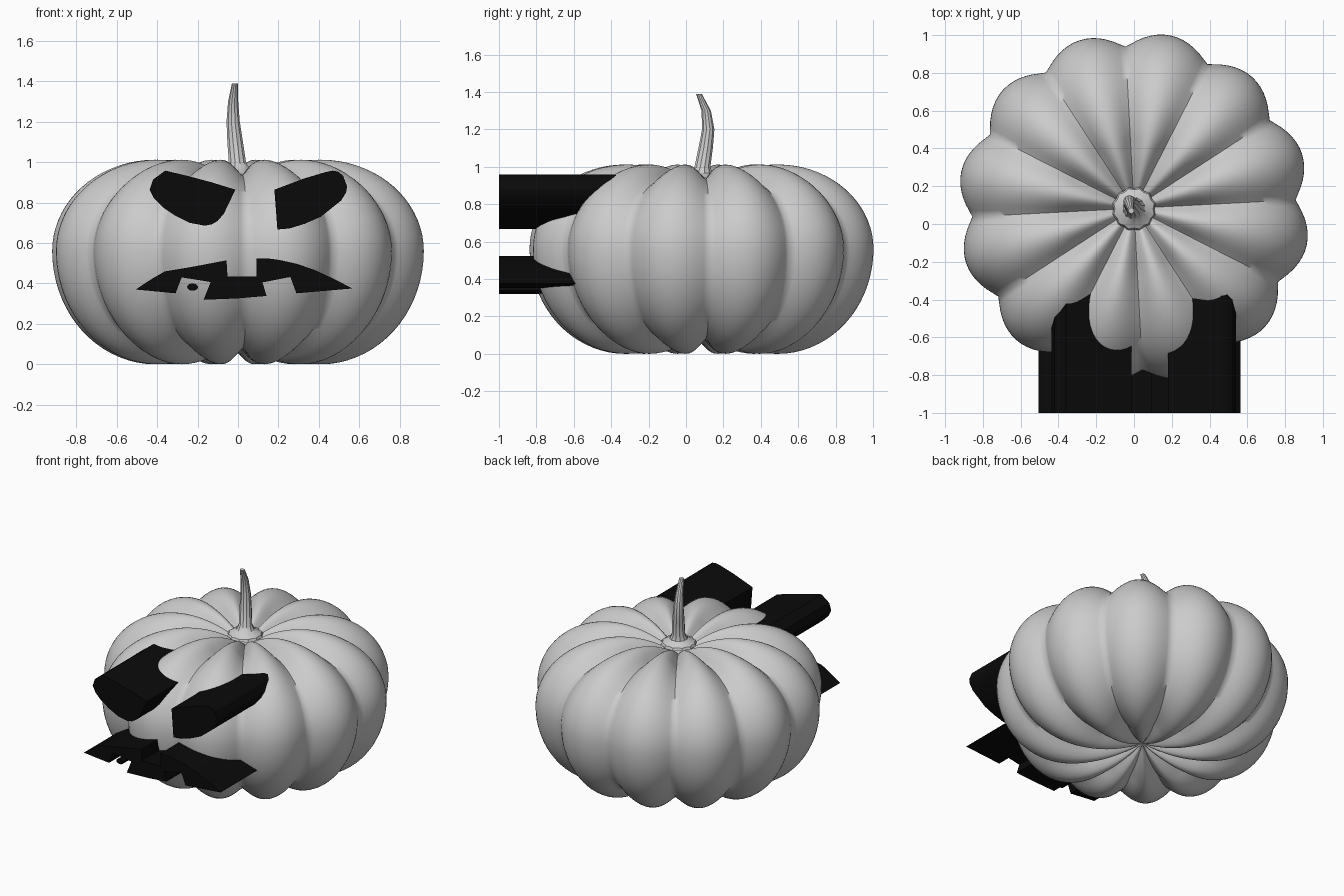
import bpy, bmesh
from math import sin, cos, pi, radians, hypot

if "Cube" in bpy.data.objects:
    bpy.data.objects.remove(bpy.data.objects["Cube"])

CX, CY = 0.0, 0.083          # pumpkin axis
LOBES = 12


def finish(name, bm, angle=40, mat=None):
    bmesh.ops.recalc_face_normals(bm, faces=bm.faces)
    me = bpy.data.meshes.new(name)
    bm.to_mesh(me)
    bm.free()
    ob = bpy.data.objects.new(name, me)
    bpy.context.collection.objects.link(ob)
    bpy.ops.object.select_all(action='DESELECT')
    ob.select_set(True)
    bpy.context.view_layer.objects.active = ob
    bpy.ops.object.shade_smooth_by_angle(angle=radians(angle))
    if mat:
        me.materials.append(mat)
    return ob


def loft(name, rings, angle=40):
    """Skin closed rings of equal length and cap both ends."""
    bm = bmesh.new()
    vs = [[bm.verts.new(p) for p in ring] for ring in rings]
    n = len(vs[0])
    for a, b in zip(vs, vs[1:]):
        for i in range(n):
            j = (i + 1) % n
            bm.faces.new((a[i], a[j], b[j], b[i]))
    bm.faces.new(vs[0][::-1])
    bm.faces.new(vs[-1])
    return finish(name, bm, angle)


# Pumpkin body: lobed lathe with dimples at top and bottom
R0, A, ZC, UP, LOW = 0.42, 0.515, 0.56, 0.452, 0.56
profile = []
for i in range(12):
    r = 0.02 + (R0 - 0.02) * i / 12
    profile.append((r, 0.13 * (1 - r / R0) ** 2))
for i in range(37):
    t = -pi / 2 + pi * i / 36
    profile.append((R0 + A * cos(t), ZC + (UP if t > 0 else LOW) * sin(t)))
for i in range(11, -1, -1):
    r = 0.02 + (R0 - 0.02) * i / 12
    profile.append((r, ZC + UP - 0.16 * (1 - r / R0) ** 2))

SEG = LOBES * 14
rings = []
for k, (r, z) in enumerate(profile):
    a, b = profile[max(k - 1, 0)], profile[min(k + 1, len(profile) - 1)]
    tr, tz = b[0] - a[0], b[1] - a[1]
    l = hypot(tr, tz)
    nr, nz = tz / l, -tr / l
    ring = []
    for s in range(SEG):
        th = radians(3) + 2 * pi * s / SEG
        w = (sin(LOBES / 2 * (th - radians(3))) ** 2 + 0.004) ** 0.45
        d = 0.085 * min(1, r / 0.32) * max(0, 1 - w)
        rr = max(r - d * nr, 0.005)
        ring.append((CX + rr * cos(th), CY + rr * sin(th), z - d * nz))
    rings.append(ring)
loft("pumpkin_body", rings, 60)

# Stem: ridged, curved, with a flared skirt at its foot
path = [(0, .080, .925, .118), (0, .080, .942, .110), (0, .082, .968, .060),
        (-.003, .088, 1.0, .044), (-.014, .105, 1.1, .040),
        (-.024, .119, 1.2, .034), (-.024, .108, 1.3, .026),
        (-.015, .070, 1.388, .016)]
loft("stem", [[(x + r * q * cos(pi * s / 12), y + r * q * sin(pi * s / 12), z)
               for s in range(24) for q in [1.0 if s % 2 else 0.92]]
              for x, y, z, r in path], 30)

# Carved face: black prisms projecting forward from the body
black = bpy.data.materials.new("black")
black.diffuse_color = (0.003, 0.003, 0.003, 1)
black.use_nodes = True
black.node_tree.nodes["Principled BSDF"].inputs["Base Color"].default_value = black.diffuse_color


def prism(name, outline, back):
    bm = bmesh.new()
    f = bm.faces.new([bm.verts.new((x, -1.0, z)) for x, z in outline])
    ext = bmesh.ops.extrude_face_region(bm, geom=[f], use_keep_orig=True)
    for v in ext["geom"]:
        if isinstance(v, bmesh.types.BMVert):
            v.co.y = back
    return finish(name, bm, 30, black)


prism("left_eye", [(-.36, .958), (-.25, .932), (-.13, .90), (-.013, .864),
                   (-.07, .745), (-.10, .71), (-.13, .692), (-.165, .686),
                   (-.24, .70), (-.31, .735), (-.37, .775), (-.415, .82),
                   (-.437, .864), (-.42, .914)], -0.3)
prism("right_eye", [(.18, .864), (.33, .92), (.43, .95), (.467, .958),
                    (.495, .953), (.52, .933), (.54, .88), (.535, .85),
                    (.51, .81), (.41, .73), (.33, .695), (.255, .672),
                    (.195, .667)], -0.3)
prism("mouth", [(-.506, .37), (-.43, .42), (-.363, .459), (-.215, .484),
                (-.057, .514), (-.052, .435), (.091, .435), (.091, .523),
                (.15, .523), (.205, .516), (.29, .497), (.378, .467),
                (.48, .42), (.565, .375), (.289, .351), (.259, .432),
                (.121, .405), (.141, .338), (0, .326), (-.17, .319),
                (-.135, .407), (-.279, .43), (-.309, .351)], -0.45)
prism("tooth_hole", [(-.225 + .027 * cos(pi * i / 8), .382 + .018 * sin(pi * i / 8))
                     for i in range(16)], -0.45)
